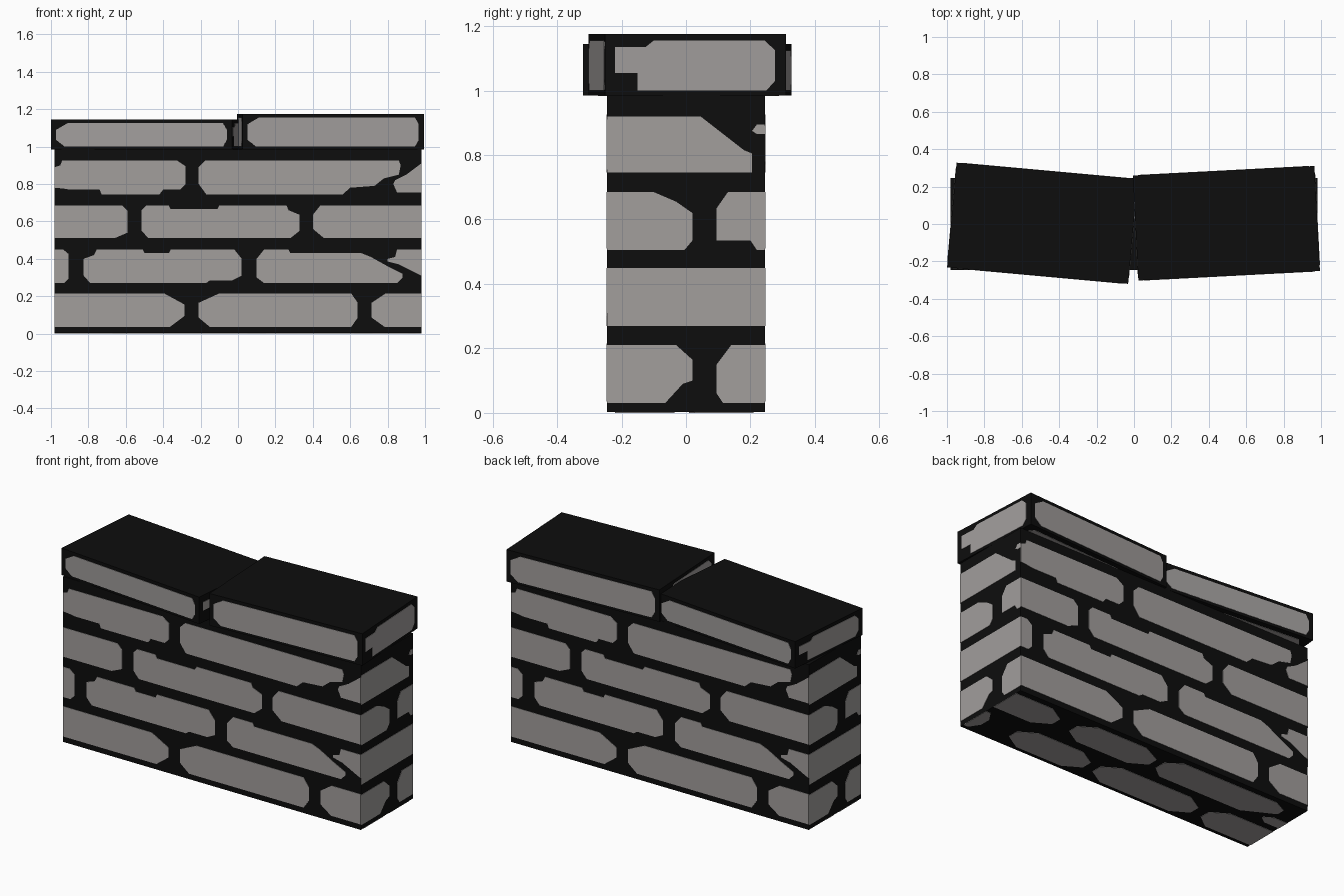
import bpy, bmesh, math
from mathutils import Matrix, Vector

if "Cube" in bpy.data.objects:
    bpy.data.objects.remove(bpy.data.objects["Cube"])

T = 0.002  # thickness of the stone plates


def material(name, rgb):
    m = bpy.data.materials.new(name)
    m.diffuse_color = (*rgb, 1)
    m.use_nodes = True
    m.node_tree.nodes["Principled BSDF"].inputs["Base Color"].default_value = m.diffuse_color
    return m


MORTAR = material("black mortar", (0.004, 0.004, 0.004))
STONE = material("warm grey stone", (0.36, 0.342, 0.335))


def finish(bm, name, mat):
    bmesh.ops.recalc_face_normals(bm, faces=bm.faces)
    me = bpy.data.meshes.new(name)
    bm.to_mesh(me)
    bm.free()
    me.materials.append(mat)
    ob = bpy.data.objects.new(name, me)
    bpy.context.collection.objects.link(ob)
    return ob


def box(name, size, matrix):
    bm = bmesh.new()
    bmesh.ops.create_cube(bm, size=1, matrix=matrix @ Matrix.Diagonal((*size, 1)))
    return finish(bm, name, MORTAR)


def frame(origin, u, v):
    u, v = Vector(u), Vector(v)
    m = Matrix((u, v, u.cross(v))).transposed().to_4x4()
    m.translation = origin
    return m


def plates(name, outlines, matrix):
    """Thin stone prisms standing on the plane of the given frame."""
    bm = bmesh.new()
    for pts in outlines:
        low = [bm.verts.new(matrix @ Vector((a, b, -T))) for a, b in pts]
        top = [bm.verts.new(matrix @ Vector((a, b, T))) for a, b in pts]
        bm.faces.new(top)
        bm.faces.new(low[::-1])
        for i in range(len(pts)):
            j = (i + 1) % len(pts)
            bm.faces.new((low[i], low[j], top[j], top[i]))
    return finish(bm, name, STONE)


def brick(u0, u1, v0, v1, bl=0, br=0, tr=0, tl=0, k=0.05):
    """Stone outline; corner values are the horizontal cuts, k the vertical cut."""
    pts = []
    for c, a, b in ((bl, (u0, v0 + k), (u0 + bl, v0)), (br, (u1 - br, v0), (u1, v0 + k)),
                    (tr, (u1, v1 - k), (u1 - tr, v1)), (tl, (u0 + tl, v1), (u0, v1 - k))):
        if c:
            pts += [a, b]
        else:
            pts.append((u0 if a[0] == u0 or b[0] == u0 else u1, v0 if v0 in (a[1], b[1]) else v1))
    return pts


W, D, H = 0.98, 0.245, 0.985

# Front / back stone pattern
row1 = [brick(-W, -0.285, .035, .215, br=.08, tr=.11, k=.06),
        brick(-.21, .64, .035, .215, .06, .035, .035, .11),
        brick(.715, W, .035, .215, bl=.07, tl=.075)]
row2 = [brick(-W, -.905, .27, .45, br=.025, tr=.03, k=.025),
        [(-.825, .31), (-.79, .27), (-.17, .27), (-.15, .285), (-.03, .285), (.02, .31), (.02, .40),
         (-.02, .45), (-.36, .45), (-.37, .43), (-.50, .43), (-.51, .45), (-.755, .45), (-.77, .42), (-.825, .40)],
        [(.10, .30), (.14, .27), (.85, .27), (.88, .30), (.88, .32), (.80, .36), (.71, .41), (.66, .43),
         (.28, .43), (.27, .45), (.14, .45), (.10, .40)],
        [(W, .31), (W, .45), (.85, .45), (.84, .41), (.80, .40), (.80, .385), (.86, .37)]]
row3 = [brick(-W, -.59, .51, .685, br=.07, tr=.03, k=.03),
        [(-.515, .55), (-.48, .51), (.28, .51), (.33, .55), (.33, .635), (.27, .66), (.26, .685), (-.10, .685),
         (-.11, .665), (-.36, .665), (-.37, .685), (-.49, .685), (-.515, .66)],
        brick(.40, W, .51, .685, bl=.06, tl=.04)]
row4 = [[(-.98, .78), (-.93, .775), (-.90, .77), (-.74, .77), (-.73, .745), (-.42, .745), (-.40, .77),
         (-.31, .77), (-.28, .80), (-.28, .895), (-.325, .925), (-.94, .925), (-.95, .90), (-.98, .89)],
        [(-.21, .80), (-.17, .745), (.56, .745), (.60, .78), (.73, .79), (.78, .83), (.86, .85), (.87, .90),
         (.86, .925), (-.175, .925), (-.21, .89)],
        [(.83, .80), (.85, .755), (W, .755), (W, .91), (.90, .85), (.84, .82)]]
long_side = row1 + row2 + row3 + row4

# Right / left stone pattern
short_side = [
    [(-D, .03), (-.065, .03), (-.01, .09), (.02, .10), (.02, .165), (-.03, .21), (-D, .21)],
    [(D, .03), (D, .21), (.14, .21), (.095, .15), (.095, .06), (.115, .03)],
    brick(-D, D, .27, .45),
    [(-D, .505), (-.005, .505), (.02, .535), (.02, .62), (-.03, .655), (-.10, .685), (-D, .685)],
    [(D, .505), (D, .685), (.13, .685), (.095, .635), (.095, .535), (.20, .535), (.22, .505)],
    [(-D, .745), (.205, .745), (.205, .805), (.18, .815), (.045, .92), (-D, .92)],
    [(.205, .875), (.22, .865), (D, .865), (D, .895), (.22, .895)]]

# Underside stone pattern (u = -x, v = y)
c = dict(k=.06)
underside = [brick(-W, -.63, .025, .21, br=.10, tr=.10, **c),
             brick(-.515, .03, .025, .21, .1, .1, .12, .1, **c),
             [(.08, .08), (.15, .025), (.70, .025), (.88, .12), (.88, .17), (.80, .21), (.17, .21), (.08, .15)],
             brick(.84, W, .01, .08, bl=.04, tl=.05, k=.03),
             brick(-W, -.91, -.22, -.035, br=.04, tr=.04, **c),
             brick(-.72, -.215, -.22, -.035, .1, .1, .1, .1, **c),
             brick(-.15, .52, -.22, -.035, .1, .1, .1, .1, **c),
             brick(.59, W, -.22, -.035, bl=.08, tl=.1, **c)]

# Wall body with stones on each side
box("wall_body", (2 * W, 2 * D, H - T), Matrix.Translation((0, 0, (H + T) / 2)))
up = (0, 0, 1)
plates("front_stones", long_side, frame((0, -D, 0), (1, 0, 0), up))
plates("back_stones", long_side, frame((0, D, 0), (-1, 0, 0), up))
plates("right_stones", short_side, frame((W, 0, 0), (0, 1, 0), up))
plates("left_stones", short_side, frame((-W, 0, 0), (0, -1, 0), up))
plates("bottom_stones", underside, frame((0, 0, T), (-1, 0, 0), (0, 1, 0)))


# Two skewed cap slabs with a stone panel on every face
def cap(name, x, y, angle, height):
    L, B = .486, .281
    base = Matrix.Translation((x, y, H)) @ Matrix.Rotation(math.radians(angle), 4, 'Z')
    box(name, (2 * L, 2 * B, height), base @ Matrix.Translation((0, 0, height / 2)))
    z1 = height - .02
    face = brick(-L + .028, L - .028, .015, z1, .045, .02, .02, .06, k=.035)
    end = [(-.25, .07), (-.18, .07), (-.18, .015), (.22, .015), (.247, .045), (.247, z1 - .03),
           (.215, z1), (-.13, z1), (-.155, z1 - .02), (-.25, z1 - .02)]
    top = [(-.455, -.20), (-.37, -.215), (-.35, -.247), (.43, -.247), (.457, -.21), (.457, .19),
           (.42, .247), (-.39, .247), (-.42, .21), (-.455, .18)]
    if x > 0:  # the right slab has smaller worn corners
        top = brick(-.457, .457, -.25, .25, .05, .02, .06, .03, k=.045)
    for side, pts, o, u, v in (
            ("front", face, (0, -B, 0), (1, 0, 0), up), ("back", face, (0, B, 0), (-1, 0, 0), up),
            ("right", end, (L, 0, 0), (0, 1, 0), up), ("left", end, (-L, 0, 0), (0, -1, 0), up),
            ("top", top, (0, 0, height - T), (1, 0, 0), (0, 1, 0)),
            ("bottom", top, (0, 0, 0), (-1, 0, 0), (0, 1, 0))):
        plates(f"{name}_{side}_panel", [pts], base @ frame(o, u, v))


cap("left_cap_slab", -.490, .004, -5.2, .16)
cap("right_cap_slab", .494, .004, 3.0, .19)
